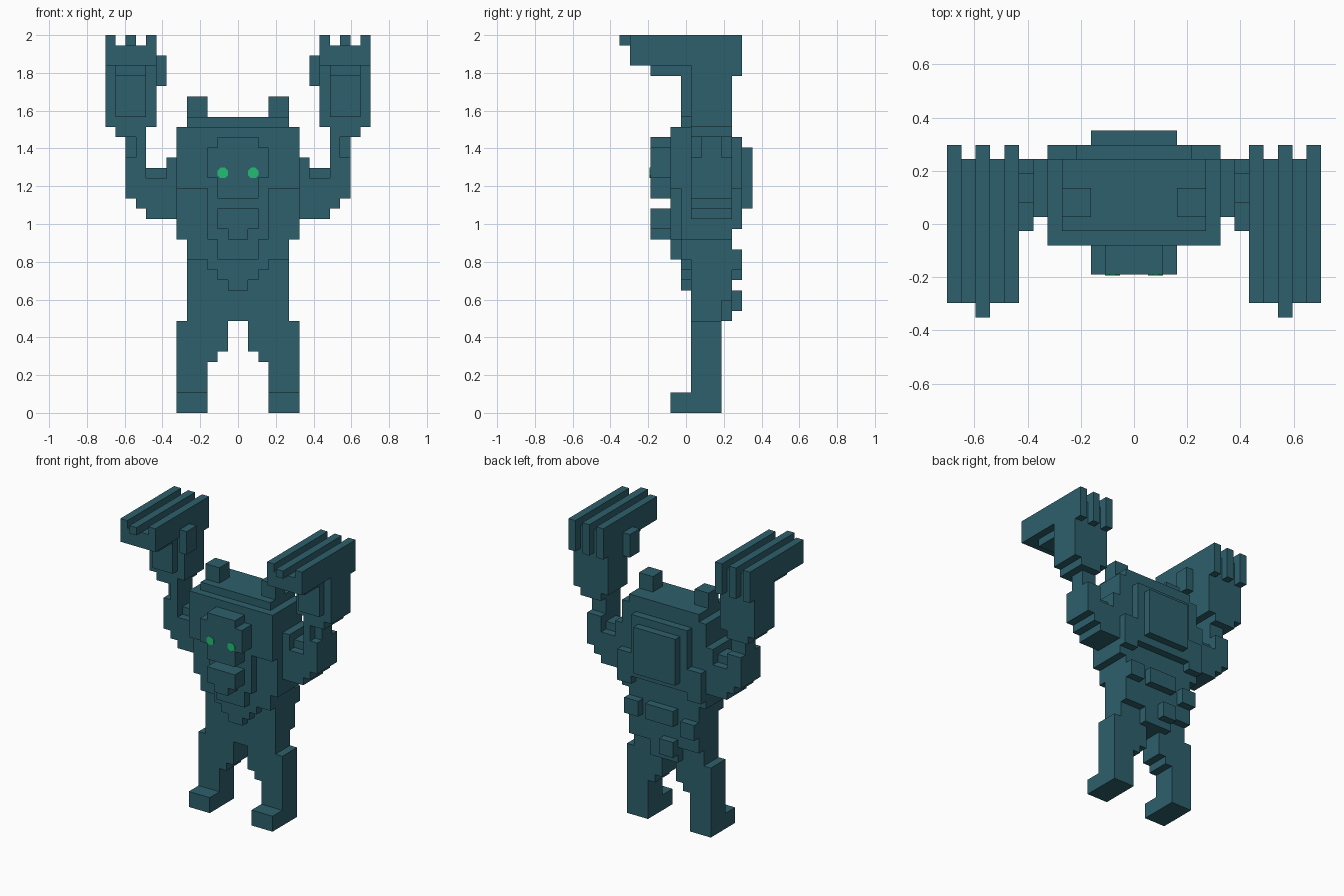
import bpy
import bmesh
from mathutils import Matrix

UNIT = 2 / 37          # edge length of one block
DEPTH_CENTRE = 6.5     # block row lying on y = 0

default_cube = bpy.data.objects.get("Cube")
if default_cube:
    bpy.data.objects.remove(default_cube, do_unlink=True)


def make_material(name, colour):
    material = bpy.data.materials.new(name)
    material.use_nodes = True
    material.diffuse_color = colour
    material.node_tree.nodes["Principled BSDF"].inputs["Base Color"].default_value = colour
    return material


FUR = make_material("dark teal fur", (0.027, 0.117, 0.150, 1))
GLOW = make_material("bright green eye", (0.016, 0.515, 0.170, 1))


class Blocks:
    """Collects axis-aligned boxes measured in blocks and turns them into one object."""

    def __init__(self, name, mirrored=False):
        self.name, self.mirrored = name, mirrored
        self.bm = bmesh.new()

    def box(self, x, y, z):
        size = [(span[1] - span[0]) * UNIT for span in (x, y, z)]
        middle = [sum(span) / 2 * UNIT for span in (x, y, z)]
        middle[1] -= DEPTH_CENTRE * UNIT
        matrix = Matrix.Translation(middle) @ Matrix.Diagonal((*size, 1))
        bmesh.ops.create_cube(self.bm, size=1, matrix=matrix)
        return self

    def centred(self, half, y, z):
        return self.box(x=(-half, half), y=y, z=z)

    def finish(self, material=FUR):
        mesh = bpy.data.meshes.new(self.name)
        self.bm.to_mesh(mesh)
        self.bm.free()
        mesh.materials.append(material)
        part = bpy.data.objects.new(self.name, mesh)
        bpy.context.scene.collection.objects.link(part)
        if self.mirrored:
            mirror = part.modifiers.new("other side", "MIRROR")
            mirror.use_mirror_merge = False
        return part


# Legs with stepped inner thighs and forward feet
legs = Blocks("legs", mirrored=True)
legs.box(x=(3, 6), y=(7, 10), z=(0, 9))
legs.box(x=(2, 3), y=(7, 10), z=(5, 9))
legs.box(x=(1, 2), y=(7, 10), z=(6, 9))
legs.finish()

feet = Blocks("feet", mirrored=True)
feet.box(x=(3, 6), y=(5, 8), z=(0, 2))
feet.finish()

# Torso: waist, broad chest and crown
torso = Blocks("torso")
torso.centred(half=5, y=(7, 10), z=(9, 17))
torso.centred(half=5, y=(10, 11), z=(11, 17))
torso.centred(half=6, y=(6, 11), z=(17, 28))
torso.centred(half=5, y=(6, 11), z=(28, 29))
torso.finish()

# Shaggy coat on the front
front_fur = Blocks("front_fur")
front_fur.centred(half=6, y=(5, 6), z=(22, 28))
front_fur.centred(half=3, y=(5, 6), z=(17, 22))
front_fur.centred(half=2, y=(5, 7), z=(15, 17))
front_fur.centred(half=5, y=(6, 7), z=(16, 17))
front_fur.centred(half=3, y=(6, 7), z=(14, 16))
front_fur.centred(half=2, y=(6, 7), z=(13, 14))
front_fur.centred(half=1, y=(6, 7), z=(12, 13))
front_fur.finish()

side_fur = Blocks("side_fur", mirrored=True)
side_fur.box(x=(3, 5), y=(6, 7), z=(15, 17))
side_fur.finish()

# Stepped hump on the back
back_hump = Blocks("back_hump")
back_hump.centred(half=4, y=(11, 12), z=(19, 27))
back_hump.centred(half=3, y=(12, 13), z=(20, 26))
back_hump.finish()

# Ragged tufts hanging down the back
back_tufts = Blocks("back_tufts")
back_tufts.box(x=(-6, -4), y=(11, 12), z=(18, 22))
back_tufts.box(x=(4, 6), y=(11, 12), z=(18, 22))
back_tufts.centred(half=2, y=(11, 12), z=(14, 16))
back_tufts.box(x=(-5, -3), y=(11, 12), z=(13, 15))
back_tufts.box(x=(3, 5), y=(11, 12), z=(14, 16))
back_tufts.box(x=(-2, 0), y=(10, 12), z=(10, 12))
back_tufts.centred(half=2, y=(10, 11), z=(9, 11))
back_tufts.finish()

# Face, jaw, ears and eyes
face = Blocks("face")
face.centred(half=3, y=(3, 5), z=(23, 26))
face.centred(half=2, y=(3, 5), z=(21, 27))
face.finish()

jaw = Blocks("jaw")
jaw.centred(half=2, y=(3, 5), z=(18, 20))
jaw.centred(half=1, y=(3, 5), z=(17, 18))
jaw.finish()

ears = Blocks("ears", mirrored=True)
ears.box(x=(3, 5), y=(7, 9), z=(29, 31))
ears.finish()

for side, direction in (("left", 1), ("right", -1)):
    place = (direction * 1.5 * UNIT, (3 - DEPTH_CENTRE) * UNIT, 23.5 * UNIT)
    bpy.ops.mesh.primitive_cylinder_add(vertices=8, radius=0.03, depth=0.008, location=place)
    eye = bpy.context.object
    eye.name = side + "_eye"
    turn = Matrix.Rotation(0.3927, 4, "Z")
    eye.data.transform(Matrix.Rotation(1.5708, 4, "X") @ turn)
    eye.data.materials.append(GLOW)

# Arms bent upward at a stepped elbow
arms = Blocks("arms", mirrored=True)
arms.box(x=(6, 9), y=(7, 11), z=(19, 23))
arms.box(x=(6, 7), y=(7, 11), z=(23, 25))
arms.box(x=(7, 9), y=(8, 10), z=(23, 24))
arms.box(x=(9, 10), y=(7, 11), z=(20, 25))
arms.box(x=(10, 11), y=(7, 11), z=(21, 25))
arms.box(x=(9, 10), y=(7, 10), z=(25, 27))
arms.box(x=(10, 11), y=(8, 10), z=(25, 27))
arms.finish()

# Raised hands with palm pads and thumbs
hands = Blocks("hands", mirrored=True)
hands.box(x=(9, 12), y=(7, 11), z=(27, 28))
hands.box(x=(8, 13), y=(7, 11), z=(28, 34))
hands.box(x=(9, 12), y=(6, 7), z=(29, 33))
hands.box(x=(9, 12), y=(3, 7), z=(33, 34))
hands.box(x=(8, 13), y=(1, 11), z=(34, 36))
hands.box(x=(7, 8), y=(6, 8), z=(32, 35))
hands.finish()

# Three long claws along the top of each hand, the middle one longest
claws = Blocks("claws", mirrored=True)
for column, tip in ((8, 1), (10, 0), (12, 1)):
    claws.box(x=(column, column + 1), y=(tip, 12), z=(36, 37))
    claws.box(x=(column, column + 1), y=(11, 12), z=(33, 36))
claws.finish()
